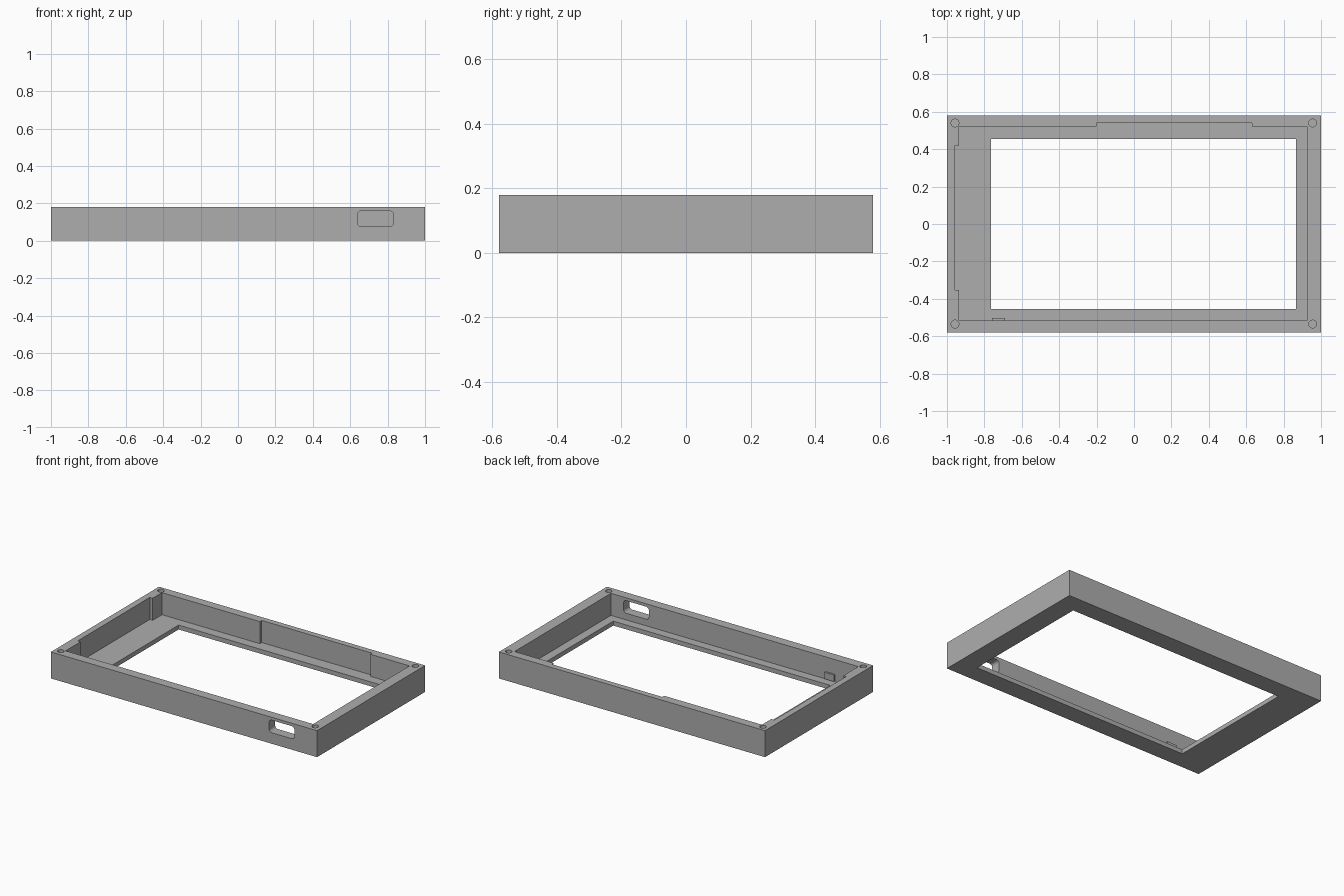
import bpy, bmesh, math
from mathutils import Matrix

cube = bpy.data.objects.get("Cube")
if cube:
    bpy.data.objects.remove(cube, do_unlink=True)

grey = bpy.data.materials.new("plain grey")
grey.use_nodes = True
COLOUR = (0.42, 0.42, 0.42, 1)
grey.diffuse_color = COLOUR
grey.node_tree.nodes["Principled BSDF"].inputs["Base Color"].default_value = COLOUR


def prism(name, outline, low, high, turn=None):
    """Extrude a flat outline from low to high, optionally turned."""
    bm = bmesh.new()
    face = bm.faces.new([bm.verts.new((x, y, low)) for x, y in outline])
    grown = bmesh.ops.extrude_face_region(bm, geom=[face])["geom"]
    verts = [g for g in grown if isinstance(g, bmesh.types.BMVert)]
    bmesh.ops.translate(bm, verts=verts, vec=(0, 0, high - low))
    if turn:
        bm.transform(turn)
    bmesh.ops.recalc_face_normals(bm, faces=bm.faces)
    mesh = bpy.data.meshes.new(name)
    bm.to_mesh(mesh)
    bm.free()
    mesh.materials.append(grey)
    obj = bpy.data.objects.new(name, mesh)
    bpy.context.collection.objects.link(obj)
    return obj


def rect(x0, x1, y0, y1):
    return [(x0, y0), (x1, y0), (x1, y1), (x0, y1)]


def rounded(x0, x1, y0, y1, r, steps=6):
    """Rectangle outline with rounded corners."""
    centres = [(x1 - r, y1 - r), (x0 + r, y1 - r), (x0 + r, y0 + r), (x1 - r, y0 + r)]
    points = []
    for i, (cx, cy) in enumerate(centres):
        for s in range(steps + 1):
            a = (i + s / steps) * math.pi / 2
            points.append((cx + r * math.cos(a), cy + r * math.sin(a)))
    return points


def circle(cx, cy, r, n=24):
    return [(cx + r * math.cos(k * math.tau / n), cy + r * math.sin(k * math.tau / n))
            for k in range(n)]


HEIGHT, FLOOR, ABOVE = 0.18, 0.03, 0.3

# Outer block
frame = prism("bezel_frame", rect(-1, 1, -0.58, 0.58), 0, HEIGHT)

# Inner pocket with shallow reliefs in the back and right walls
pocket = [(-0.935, -0.515), (0.925, -0.515), (0.925, 0.52), (0.63, 0.52),
          (0.63, 0.54), (-0.2, 0.54), (-0.2, 0.52), (-0.935, 0.52),
          (-0.935, 0.42), (-0.957, 0.42), (-0.957, -0.353), (-0.935, -0.353)]
cutters = [prism("pocket_cutter", pocket, FLOOR, ABOVE)]

# Screen window through the floor
cutters.append(prism("window_cutter", rect(-0.765, 0.865, -0.455, 0.455), -0.1, 0.1))

# Rounded port slot through the front wall
cutters.append(prism("port_cutter", rounded(0.64, 0.83, 0.075, 0.16, 0.02), 0.48, 0.7,
                     Matrix.Rotation(math.radians(90), 4, "X")))

# Blind screw holes in the corners
for x in (-0.957, 0.955):
    for y in (-0.535, 0.54):
        cutters.append(prism("screw_hole_cutter", circle(x, y, 0.021), 0.06, ABOVE))

for cutter in cutters:
    cutter.hide_render = True
    mod = frame.modifiers.new(cutter.name, "BOOLEAN")
    mod.operation = "DIFFERENCE"
    mod.solver = "EXACT"
    mod.object = cutter

# Bake the cuts and remove the helpers
graph = bpy.context.evaluated_depsgraph_get()
result = bpy.data.meshes.new_from_object(frame.evaluated_get(graph))
frame.modifiers.clear()
frame.data = result
for cutter in cutters:
    bpy.data.objects.remove(cutter, do_unlink=True)

# Small retaining tab on the inside of the front wall
prism("retaining_tab", rect(-0.76, -0.69, -0.53, -0.503), 0.035, 0.08)
